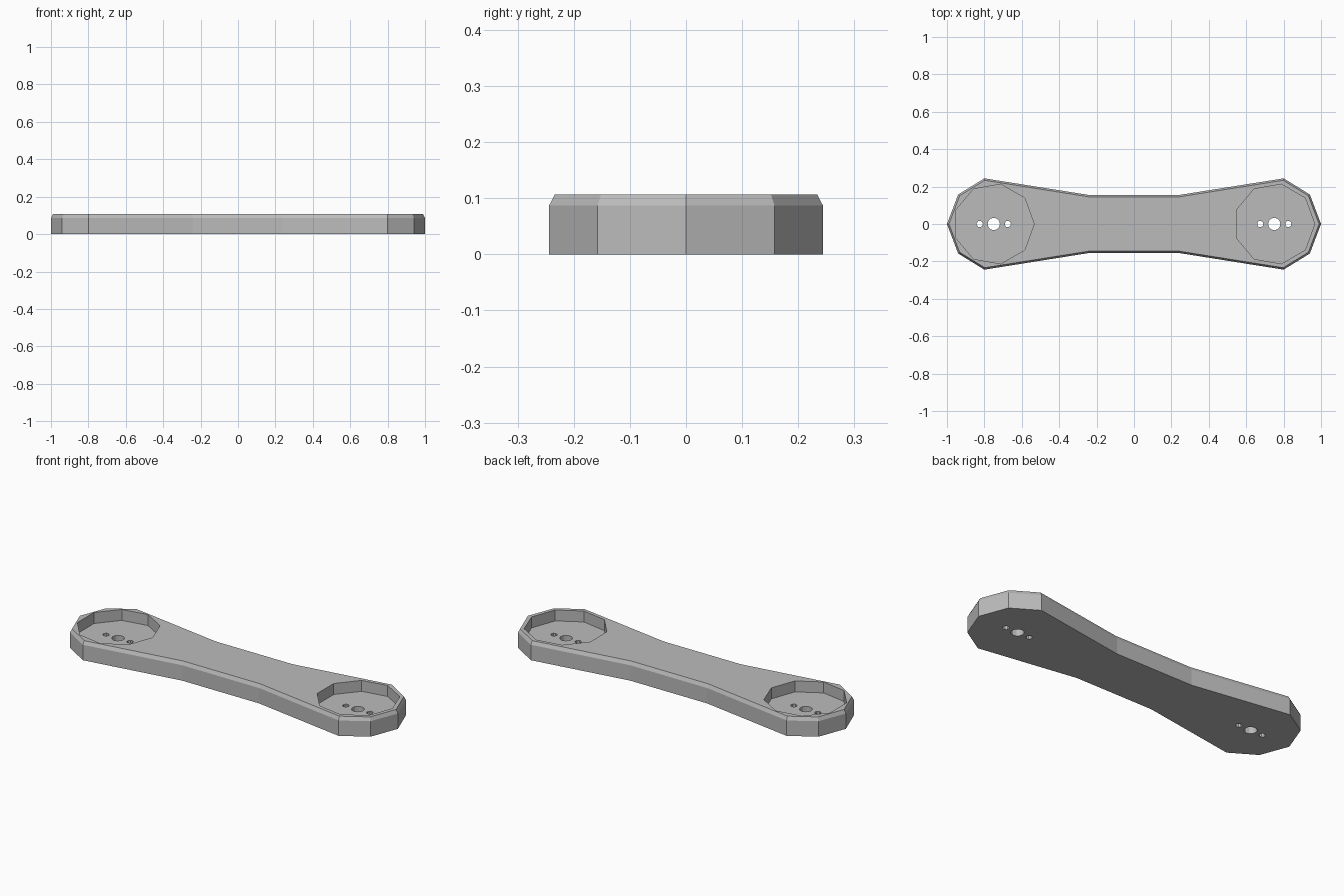
import bpy, bmesh
from mathutils import Vector

cube = bpy.data.objects.get("Cube")
if cube:
    bpy.data.objects.remove(cube, do_unlink=True)

HEIGHT = 0.107
SHOULDER = 0.087   # where the chamfer starts
FLOOR = 0.045      # bottom of the end pockets
INSET = 0.01
END = 0.75         # distance of each pocket from the middle

grey = bpy.data.materials.new("plain_grey")
grey.use_nodes = True
colour = (0.5, 0.5, 0.5, 1)
grey.diffuse_color = colour
grey.node_tree.nodes["Principled BSDF"].inputs["Base Color"].default_value = colour


def inset_loop(points, d):
    """Mitred inward offset of a counter-clockwise outline."""
    result = []
    for i, p in enumerate(points):
        a = (p - points[i - 1]).normalized()
        b = (points[(i + 1) % len(points)] - p).normalized()
        na, nb = Vector((-a.y, a.x)), Vector((-b.y, b.x))
        result.append(p + (na + nb) * d / (1 + na.dot(nb)))
    return result


# Dog-bone outline, mirrored from one quarter
quarter = [Vector(p) for p in ((1, 0), (0.94, 0.158), (0.8, 0.244), (0.24, 0.155))]
half = quarter + [Vector((-p.x, p.y)) for p in reversed(quarter)]
outline = half + [Vector((p.x, -p.y)) for p in reversed(half[1:-1])]

# Solid arm with a chamfered top edge
bm = bmesh.new()
layers = [(outline, 0), (outline, SHOULDER), (inset_loop(outline, INSET), HEIGHT)]
rings = [[bm.verts.new((p.x, p.y, z)) for p in pts] for pts, z in layers]
n = len(outline)
for low, high in zip(rings, rings[1:]):
    for i in range(n):
        j = (i + 1) % n
        bm.faces.new((low[i], low[j], high[j], high[i]))
bm.faces.new(rings[0][::-1])
bm.faces.new(rings[-1])
mesh = bpy.data.meshes.new("link_arm")
bm.to_mesh(mesh)
bm.free()
mesh.materials.append(grey)
arm = bpy.data.objects.new("link_arm", mesh)
bpy.context.collection.objects.link(arm)


def cut(name, x, radius, sides, bottom):
    """Cut a vertical prism out of the arm from the given height upward."""
    top = HEIGHT + 0.1
    bpy.ops.mesh.primitive_cylinder_add(vertices=sides, radius=radius, depth=top - bottom,
                                        location=(x, 0, (top + bottom) / 2))
    cutter = bpy.context.object
    cutter.name = name
    # Turn so that one corner points along +x
    for v in cutter.data.vertices:
        v.co.x, v.co.y = v.co.y, -v.co.x
    cutter.data.materials.append(grey)
    cutter.hide_render = True
    mod = arm.modifiers.new(name, 'BOOLEAN')
    mod.operation = 'DIFFERENCE'
    mod.solver = 'EXACT'
    mod.object = cutter
    bpy.context.view_layer.objects.active = arm
    bpy.ops.object.modifier_apply(modifier=mod.name)
    bpy.data.objects.remove(cutter, do_unlink=True)


# Pocket, axle hole and two pin holes at each end
for x in (-END, END):
    cut("pocket_cutter", x, 0.216, 9, FLOOR)
    cut("axle_hole_cutter", x, 0.033, 12, -0.1)
    for offset in (-0.075, 0.075):
        cut("pin_hole_cutter", x + offset, 0.017, 9, -0.1)

for face in arm.data.polygons:
    face.use_smooth = False
